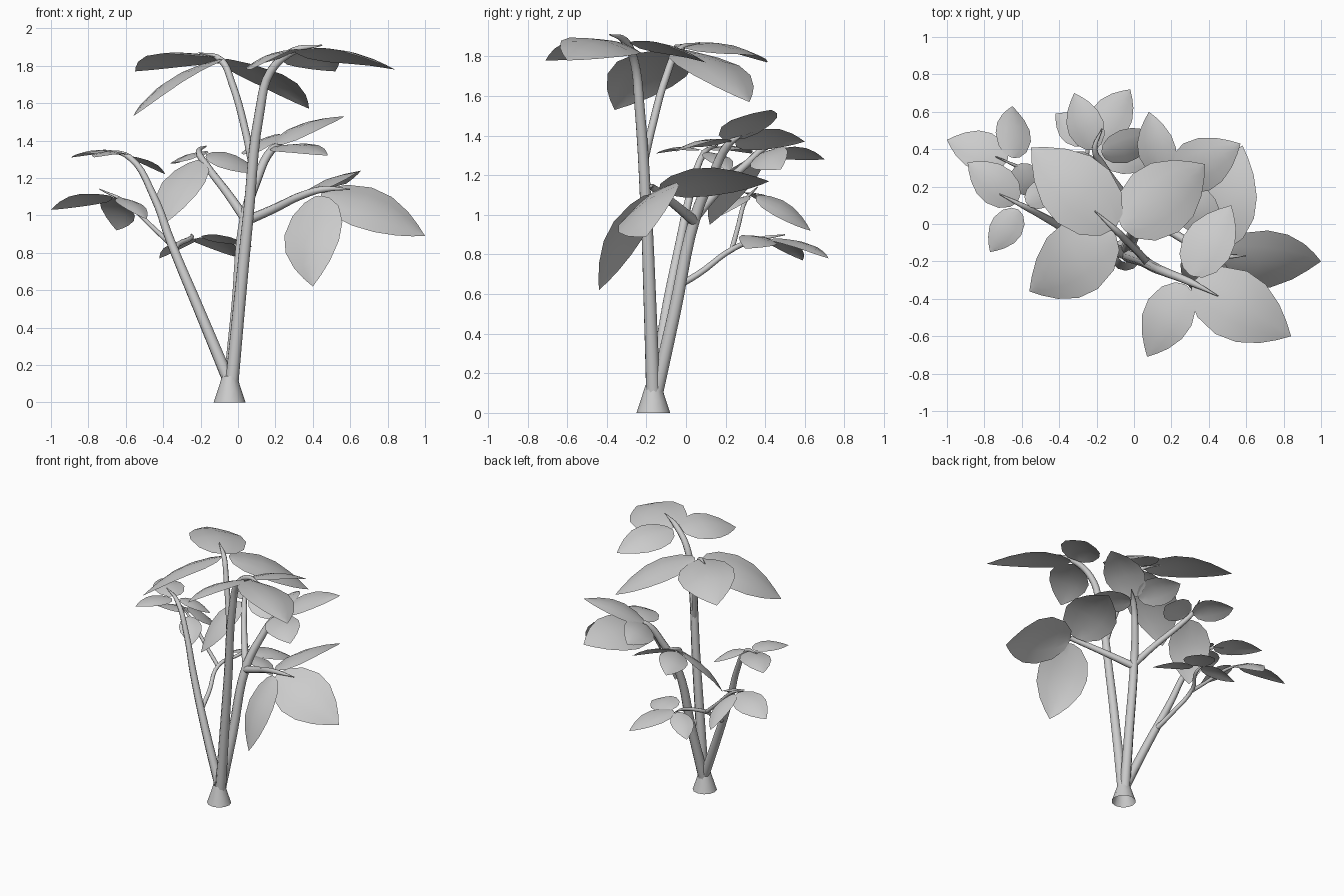
import bpy
import math
from mathutils import Vector, Matrix

cube = bpy.data.objects.get("Cube")
if cube:
    bpy.data.objects.remove(cube, do_unlink=True)

UP = Vector((0, 0, 1))


def make_material(name, value):
    material = bpy.data.materials.new(name)
    material.use_nodes = True
    colour = (value, value, value, 1)
    material.diffuse_color = colour
    shader = next(n for n in material.node_tree.nodes if n.type == "BSDF_PRINCIPLED")
    shader.inputs["Base Color"].default_value = colour
    return material


GREY = make_material("plain_grey", 0.6)


def add_object(name, mesh):
    """Link a mesh as a smooth shaded object in the one colour."""
    mesh.materials.clear()
    mesh.materials.append(GREY)
    for polygon in mesh.polygons:
        polygon.use_smooth = True
    obj = bpy.data.objects.new(name, mesh)
    bpy.context.scene.collection.objects.link(obj)
    return obj


def stem(name, path, thick, thin):
    """Tapered tube through the path points, ending in a fine spike."""
    curve = bpy.data.curves.new(name + "_path", "CURVE")
    curve.dimensions = "3D"
    curve.bevel_depth = 1
    curve.bevel_resolution = 2
    curve.resolution_u = 5
    spline = curve.splines.new("BEZIER")
    spline.bezier_points.add(len(path) - 1)
    last = len(path) - 1
    for index, (point, position) in enumerate(zip(spline.bezier_points, path)):
        point.co = position
        point.handle_left_type = point.handle_right_type = "AUTO"
        blend = index / max(last - 1, 1)
        point.radius = thick + (thin - thick) * blend if index < last else 0.003
    helper = bpy.data.objects.new(name + "_helper", curve)
    bpy.context.scene.collection.objects.link(helper)
    bpy.context.view_layer.update()
    evaluated = helper.evaluated_get(bpy.context.evaluated_depsgraph_get())
    mesh = bpy.data.meshes.new_from_object(evaluated)
    bpy.data.objects.remove(helper, do_unlink=True)
    add_object(name, mesh)


# Leaf outline: position along the midrib, share of the full half width
OUTLINE = [(0, 0.06), (0.04, 0.42), (0.17, 0.8), (0.38, 1), (0.58, 0.92),
           (0.77, 0.62), (0.9, 0.3), (1, 0)]
ACROSS = [-1, -0.5, 0, 0.5, 1]


def leaf(name, centre, tip, roll):
    """Arched oval blade from beside the stem out to a pointed tip."""
    centre, tip = Vector(centre), Vector(tip)
    along = (tip - centre).normalized()
    base = centre + along * 0.03
    length = (tip - base).length
    side = along.cross(UP).normalized()
    side = Matrix.Rotation(math.radians(roll), 3, along) @ side
    normal = side.cross(along)
    vertices, faces = [], []
    for t, share in OUTLINE:
        rise = length * 0.09 * math.sin(math.pi * t)
        for s in ACROSS:
            reach = s * share * length * 0.32
            sag = abs(s) ** 1.5 * share * length * 0.05
            vertices.append(base + along * (t * length) + side * reach
                            + normal * (rise - sag))
    columns = len(ACROSS)
    for row in range(len(OUTLINE) - 1):
        for col in range(columns - 1):
            a = row * columns + col
            faces.append((a, a + 1, a + columns + 1, a + columns))
    mesh = bpy.data.meshes.new(name)
    mesh.from_pydata(vertices, [], faces)
    # The tip row closes to a single point
    mesh.validate()
    add_object(name, mesh)


def branch(name, path, thick, thin, centre, leaves):
    """One stem with its whorl of leaves, each given as (tip, roll)."""
    stem(name + "_stem", path, thick, thin)
    for letter, (tip, roll) in zip("abc", leaves):
        leaf(name + "_leaf_" + letter, centre, tip, roll)


# Flared foot, hollow underneath
sides = 12
rings = [(0, 0.085), (0.06, 0.065), (0.14, 0.04)]
foot_points = []
for height, radius in rings:
    for k in range(sides):
        angle = math.tau * k / sides
        foot_points.append((-0.045 + radius * math.cos(angle),
                            -0.165 + radius * math.sin(angle), height))
foot_faces = []
for ring in range(len(rings) - 1):
    for k in range(sides):
        a, b = ring * sides + k, ring * sides + (k + 1) % sides
        foot_faces.append((a, b, b + sides, a + sides))
foot = bpy.data.meshes.new("foot")
foot.from_pydata(foot_points, [], foot_faces)
add_object("foot", foot)

# Main trunk and the fork near its top
branch("main_trunk",
       [(-.035, -.165, .08), (.005, -.18, .5), (.055, -.2, 1), (.115, -.235, 1.55),
        (.175, -.26, 1.77), (.3, -.31, 1.88), (.45, -.385, 1.91)],
       .038, .02, (.29, -.3, 1.87),
       [((.07, -.71, 1.78), 18), ((.84, -.6, 1.78), -13), ((.52, .1, 1.77), -15)])
branch("upper_fork",
       [(.075, -.21, 1.28), (.04, -.17, 1.45), (-.03, -.1, 1.7),
        (-.09, -.04, 1.83), (-.21, .07, 1.87)],
       .021, .018, (-.08, -.04, 1.85),
       [((-.56, -.36, 1.53), 12), ((-.55, .41, 1.77), 8), ((.38, .32, 1.57), 0)])

# Rear trunk with a left and a right fork
branch("rear_trunk",
       [(-.045, -.155, .08), (-.005, -.06, .5), (.04, .05, 1), (.1, .13, 1.19),
        (.18, .21, 1.35), (.26, .28, 1.4)],
       .038, .022, (.17, .22, 1.37),
       [((.57, .43, 1.53), 3), ((.08, .6, 1.37), -28), ((.48, -.05, 1.32), 10)])
branch("left_fork",
       [(.04, .04, .97), (.18, -.03, 1.03), (.35, -.13, 1.11), (.46, -.17, 1.14),
        (.6, -.17, 1.14)],
       .027, .017, (.42, -.16, 1.13),
       [((1, -.2, .89), 35), ((.58, .42, 1.17), -22), ((.4, -.44, .62), 25)])
branch("right_fork",
       [(.04, .04, .98), (-.05, .15, 1.11), (-.17, .32, 1.27), (-.21, .4, 1.34),
        (-.17, .51, 1.37)],
       .026, .016, (-.2, .37, 1.32),
       [((-.32, .7, 1.28), -18), ((-.4, .12, .95), 0), ((.12, .48, 1.23), 30)])

# Leaning trunk with two twigs
branch("leaning_trunk",
       [(-.035, -.16, .08), (-.21, -.1, .5), (-.36, -.03, .86), (-.45, .02, 1.1),
        (-.58, .09, 1.31), (-.72, .16, 1.35)],
       .034, .016, (-.6, .1, 1.33),
       [((-.89, .33, 1.31), 0), ((-.77, -.15, 1.31), 0), ((-.39, .22, 1.22), 0)])
branch("low_twig",
       [(-.26, -.08, .62), (-.29, .06, .7), (-.33, .24, .83), (-.25, .38, .88),
        (-.25, .5, .9)],
       .018, .012, (-.22, .42, .89),
       [((-.02, .72, .78), 0), ((-.42, .59, .77), 0), ((.08, .3, .83), -15)])
branch("side_twig",
       [(-.33, .23, .82), (-.45, .26, .93), (-.6, .3, 1.07), (-.74, .36, 1.14)],
       .014, .011, (-.65, .33, 1.11),
       [((-1, .45, 1.03), 15), ((-.65, .63, .92), 25), ((-.49, .14, .98), 0)])
